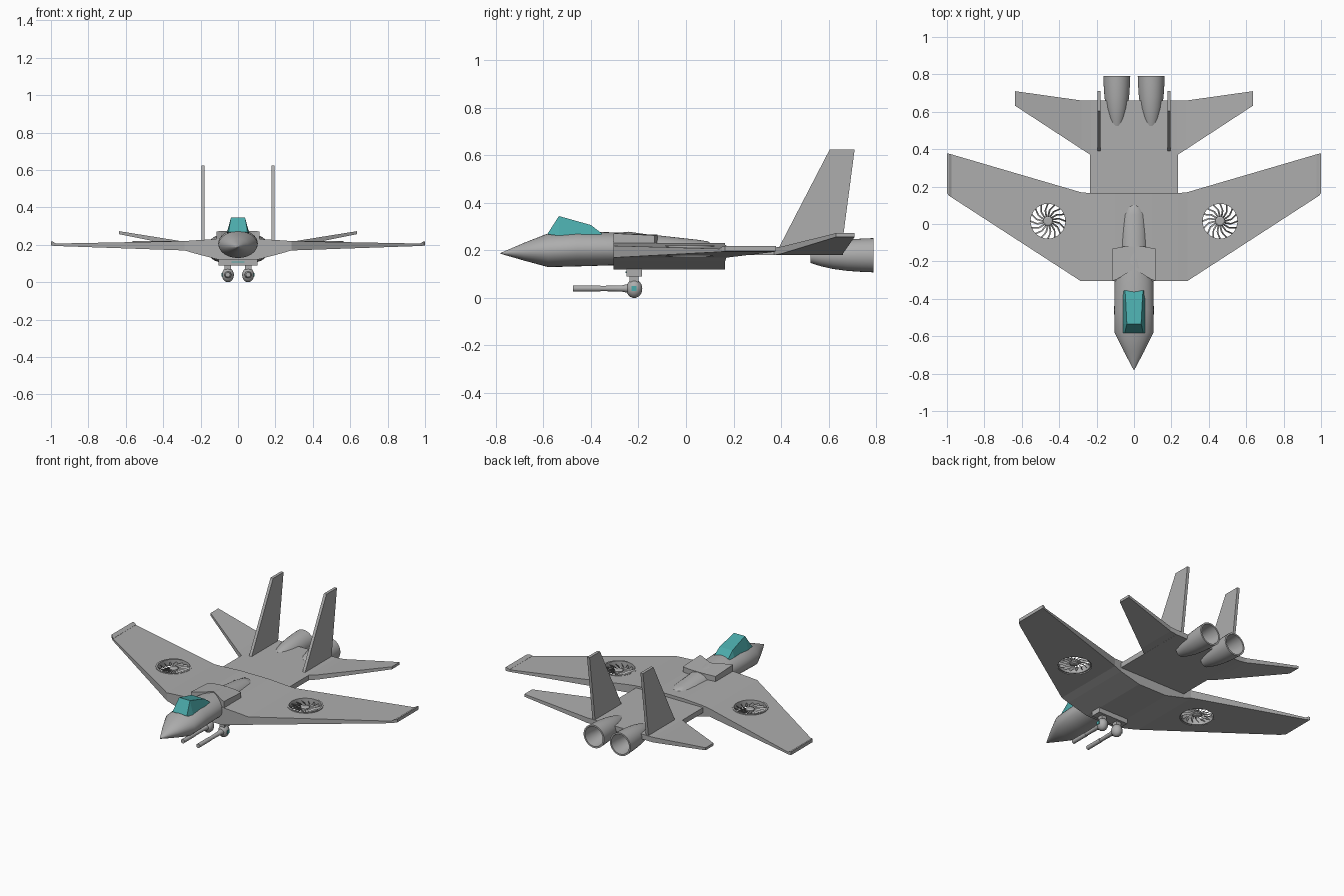
import bpy, bmesh, math
from mathutils import Matrix, Vector

if "Cube" in bpy.data.objects:
    bpy.data.objects.remove(bpy.data.objects["Cube"])


def material(name, rgb):
    m = bpy.data.materials.new(name)
    m.diffuse_color = (*rgb, 1)
    m.use_nodes = True
    m.node_tree.nodes["Principled BSDF"].inputs["Base Color"].default_value = m.diffuse_color
    return m


GREY = material("hull_grey", (0.42, 0.42, 0.42))
TEAL = material("glass_teal", (0.07, 0.40, 0.40))


def finish(bm, name, mat=GREY, smooth=None):
    bmesh.ops.recalc_face_normals(bm, faces=bm.faces)
    me = bpy.data.meshes.new(name)
    bm.to_mesh(me)
    bm.free()
    me.materials.append(mat)
    ob = bpy.data.objects.new(name, me)
    bpy.context.collection.objects.link(ob)
    if smooth:
        bpy.ops.object.select_all(action='DESELECT')
        ob.select_set(True)
        bpy.context.view_layer.objects.active = ob
        bpy.ops.object.shade_smooth_by_angle(angle=math.radians(smooth))
    return ob


def loft(name, rings, mat=GREY, smooth=None, closed=False):
    """Skin a list of point rings; cap the ends unless closed in a loop."""
    bm = bmesh.new()
    vs = [[bm.verts.new(p) for p in r] for r in rings]
    n = len(vs[0])
    pairs = list(zip(vs, vs[1:])) + ([(vs[-1], vs[0])] if closed else [])
    for a, b in pairs:
        for i in range(n):
            j = (i + 1) % n
            bm.faces.new((a[i], a[j], b[j], b[i]))
    if not closed:
        bm.faces.new(vs[0])
        bm.faces.new(vs[-1])
    return finish(bm, name, mat, smooth)


def box(name, x0, x1, y0, y1, z0, z1, mat=GREY):
    q = lambda z: [(x0, y0, z), (x1, y0, z), (x1, y1, z), (x0, y1, z)]
    return loft(name, [q(z0), q(z1)], mat)


def ring_y(x, y, z, rx, rz, n=32):
    return [(x + rx * math.cos(2 * math.pi * i / n), y,
             z + rz * math.sin(2 * math.pi * i / n)) for i in range(n)]


def ring_z(x, y, z, r, n=32):
    return [(x + r * math.cos(2 * math.pi * i / n),
             y + r * math.sin(2 * math.pi * i / n), z) for i in range(n)]


def slab(x, y0, y1, z0, z1):
    return [(x, y0, z0), (x, y0, z1), (x, y1, z1), (x, y1, z0)]


# Main wing with blended centre body: x, leading y, trailing y, bottom z, top z
half = [(0.10, -0.305, 0.165, 0.12, 0.232), (0.235, -0.305, 0.165, 0.155, 0.224),
        (0.285, -0.305, 0.17, 0.17, 0.220), (0.975, 0.142, 0.372, 0.194, 0.207),
        (1.0, 0.165, 0.378, 0.197, 0.207)]
stations = [(-s[0], *s[1:]) for s in reversed(half)] + half
wing = loft("main_wing", [slab(*s) for s in stations])

# Round openings for the lift fans
FX, FY = 0.46, 0.015
for s in (-1, 1):
    cut = loft("fan_cutter", [ring_z(s * FX, FY, 0, 0.1), ring_z(s * FX, FY, 0.4, 0.1)])
    cut.hide_render = True
    mod = wing.modifiers.new("fan_hole", 'BOOLEAN')
    mod.operation, mod.solver, mod.object = 'DIFFERENCE', 'EXACT', cut
    bpy.context.view_layer.objects.active = wing
    bpy.ops.object.modifier_apply(modifier=mod.name)
    bpy.data.objects.remove(cut)

# Fuselage with pointed nose and tapering spine: y, centre z, half width, half height
fus = [(-0.78, 0.188, 0.002, 0.002), (-0.68, 0.195, 0.055, 0.038),
       (-0.58, 0.201, 0.104, 0.071), (-0.46, 0.207, 0.106, 0.074),
       (-0.30, 0.207, 0.103, 0.069), (-0.12, 0.202, 0.072, 0.062),
       (0.05, 0.198, 0.068, 0.047), (0.09, 0.195, 0.05, 0.044), (0.105, 0.19, 0.02, 0.04)]
loft("fuselage", [ring_y(0, y, z, a, b) for y, z, a, b in fus], smooth=30)

# Faceted canopy
can = [(-0.582, 0.268, 0.058, 0.272, 0.05), (-0.535, 0.262, 0.06, 0.345, 0.038),
       (-0.40, 0.262, 0.06, 0.307, 0.045), (-0.355, 0.262, 0.058, 0.272, 0.048)]
loft("canopy", [[(-w, y, z), (w, y, z), (t, y, h), (-t, y, h)]
                for y, z, w, h, t in can], TEAL)

# Raised collar behind the cockpit, notched at the front
collar = [(-0.115, -0.305), (-0.09, -0.295), (0, -0.24), (0.09, -0.295), (0.115, -0.305),
          (0.115, -0.132), (0.05, -0.12), (-0.05, -0.12), (-0.115, -0.132)]
loft("collar", [[(x, y, 0.2) for x, y in collar],
                [(x, y, 0.279 - 0.06 * abs(x) - 0.08 * max(0, y + 0.24)) for x, y in collar]])

# Rear deck and tailplanes
box("rear_deck", -0.235, 0.235, 0.15, 0.66, 0.18, 0.212)
for s, side in ((-1, "left"), (1, "right")):
    loft(side + "_tailplane", [slab(s * 0.23, 0.368, 0.66, 0.18, 0.212),
                               slab(s * 0.28, 0.40, 0.66, 0.186, 0.216),
                               slab(s * 0.635, 0.632, 0.71, 0.257, 0.273)])
    # Upright tail fin
    fin = [(0.385, 0.2), (0.605, 0.625), (0.71, 0.625), (0.652, 0.185)]
    loft(side + "_tail_fin", [[(s * x, y, z) for y, z in fin] for x in (0.178, 0.196)])
    # Wing tip plate
    loft(side + "_wing_tip", [slab(s * 0.975, 0.142, 0.372, 0.198, 0.208),
                              slab(s * 0.99, 0.152, 0.376, 0.198, 0.217),
                              slab(s * 1.0, 0.165, 0.378, 0.198, 0.218)])

    # Engine nozzle with a hollow back
    eng = [(0.525, 0.033), (0.57, 0.047), (0.62, 0.058), (0.68, 0.066), (0.74, 0.07),
           (0.79, 0.072), (0.79, 0.062), (0.74, 0.058), (0.66, 0.045)]
    loft(side + "_engine", [ring_y(s * 0.092, y, 0.18, r, r) for y, r in eng], smooth=35)

    # Lift fan: rim, hub and blades
    cx = s * FX
    rim = [(0.104, 0.18), (0.104, 0.220), (0.093, 0.220), (0.093, 0.18)]
    loft(side + "_fan_rim", [ring_z(cx, FY, z, r) for r, z in rim], smooth=30, closed=True)
    loft(side + "_fan_hub", [ring_z(cx, FY, z, r, 20) for z, r in
                             ((0.183, 0.018), (0.188, 0.026), (0.208, 0.026), (0.213, 0.018))],
         smooth=30)
    bm = bmesh.new()
    for k in range(16):
        rings = []
        for r, sweep in ((0.022, 0.0), (0.06, 0.16), (0.096, 0.40)):
            a = s * (2 * math.pi * k / 16 + sweep)
            c = Vector((cx + r * math.cos(a), FY + r * math.sin(a), 0.198))
            t = Vector((-math.sin(a), math.cos(a), 0)) * 0.0045
            u = Vector((0, 0, 0.006))
            n = Vector((0, 0, 0.001))
            rings.append([bm.verts.new(p) for p in
                          (c - t - u - n, c + t + u - n, c + t + u + n, c - t - u + n)])
        for p, q in zip(rings, rings[1:]):
            for i in range(4):
                j = (i + 1) % 4
                bm.faces.new((p[i], p[j], q[j], q[i]))
        bm.faces.new(rings[0])
        bm.faces.new(rings[-1])
    finish(bm, side + "_fan_blades")

    # Gun pod: ball, neck, barrel and side lens
    gx = s * 0.054
    bm = bmesh.new()
    bmesh.ops.create_uvsphere(bm, u_segments=20, v_segments=12, radius=1,
                              matrix=Matrix.Translation((gx, -0.218, 0.039))
                              @ Matrix.Diagonal((0.032, 0.034, 0.039, 1)))
    finish(bm, side + "_gun_ball", smooth=40)
    box(side + "_gun_neck", gx - 0.017, gx + 0.017, -0.238, -0.2, 0.068, 0.1)
    barrel = [(-0.476, 0.008), (-0.476, 0.013), (-0.36, 0.013), (-0.36, 0.011),
              (-0.27, 0.013), (-0.24, 0.02), (-0.21, 0.02)]
    loft(side + "_gun_barrel", [ring_y(gx, y, 0.04, r, r, 16) for y, r in barrel], smooth=30)
    lens = sorted((s * 0.080, s * 0.0875))
    box(side + "_gun_lens", lens[0], lens[1], -0.229, -0.209, 0.03, 0.05, TEAL)

# Gun mount under the belly, with a thin front sensor strip
box("gun_mount", -0.105, 0.105, -0.25, -0.185, 0.09, 0.135)
box("mount_sensor", -0.035, 0.035, -0.254, -0.249, 0.106, 0.112, TEAL)
